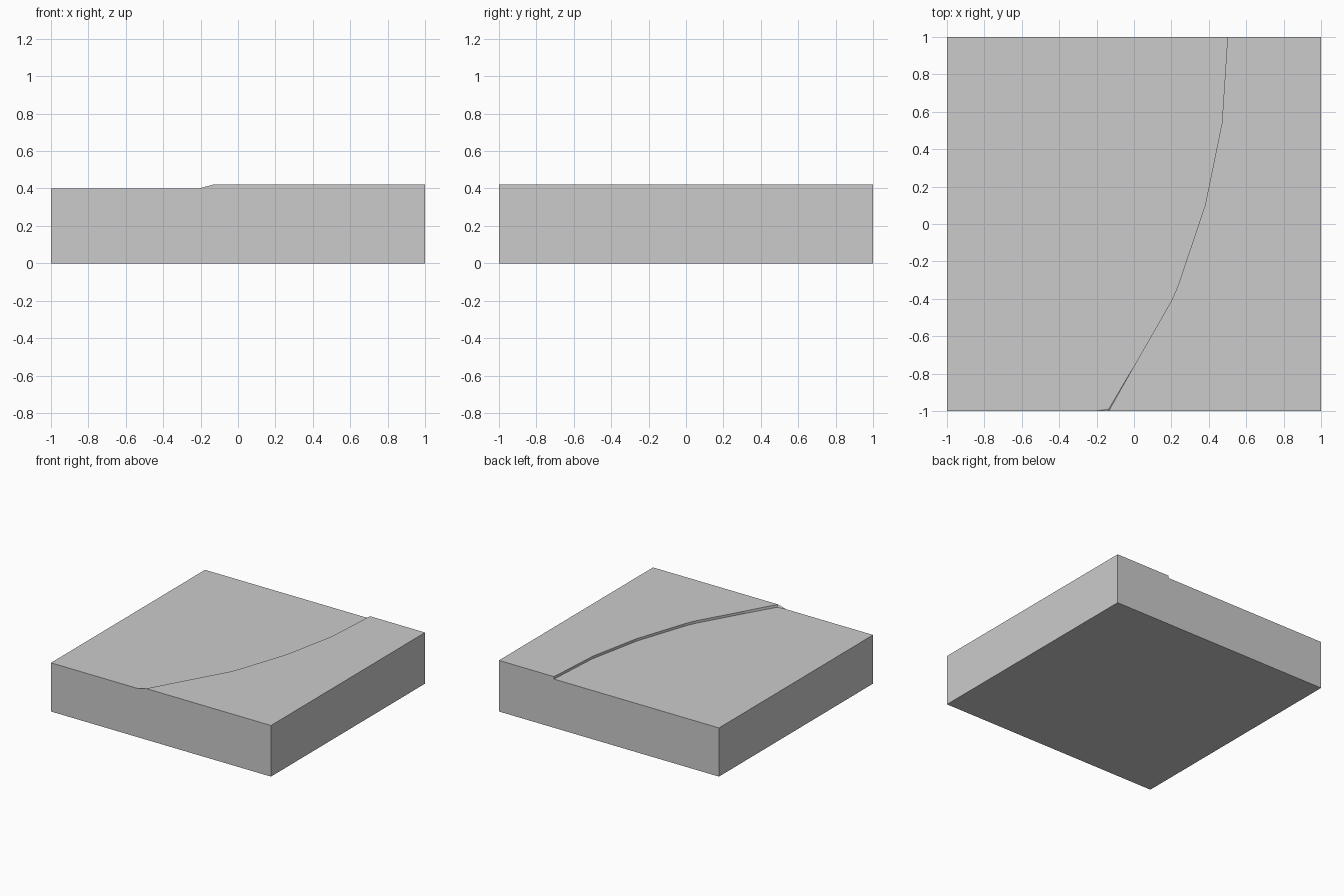
import bpy, bmesh

if "Cube" in bpy.data.objects:
    bpy.data.objects.remove(bpy.data.objects["Cube"])

LOW, HIGH = 0.40, 0.42
# curved step line, from front to back
curve = [(-0.135, -1), (0.0, -0.76), (0.2, -0.41), (0.235, -0.33), (0.38, 0.1), (0.47, 0.54), (0.5, 1)]

bm = bmesh.new()


def vert(x, y, z):
    return bm.verts.new((x, y, z))


# slab corners
b = [vert(x, y, 0) for x, y in ((-1, -1), (1, -1), (1, 1), (-1, 1))]
low_front, low_back = vert(-1, -1, LOW), vert(-1, 1, LOW)
high_front, high_back = vert(1, -1, HIGH), vert(1, 1, HIGH)
toe = vert(-0.21, -1, LOW)

# step edges: lower line starts a hair behind the front face
top = [vert(x, y, HIGH) for x, y in curve]
foot = [vert(x, max(y, -0.99), LOW) for x, y in curve]

# two top levels
bm.faces.new([low_front, toe] + foot + [low_back])
bm.faces.new([high_front, high_back] + top[::-1])
# riser along the curve and its small front ramp
for i in range(len(curve) - 1):
    bm.faces.new([foot[i], top[i], top[i + 1], foot[i + 1]])
bm.faces.new([toe, top[0], foot[0]])
# sides and underside
bm.faces.new([b[0], b[1], high_front, top[0], toe, low_front])
bm.faces.new([b[1], b[2], high_back, high_front])
bm.faces.new([b[2], b[3], low_back, foot[-1], top[-1], high_back])
bm.faces.new([b[3], b[0], low_front, low_back])
bm.faces.new(b[::-1])
bmesh.ops.recalc_face_normals(bm, faces=bm.faces)

mesh = bpy.data.meshes.new("stepped_ground_tile")
bm.to_mesh(mesh)
bm.free()
tile = bpy.data.objects.new("stepped_ground_tile", mesh)
bpy.context.collection.objects.link(tile)
